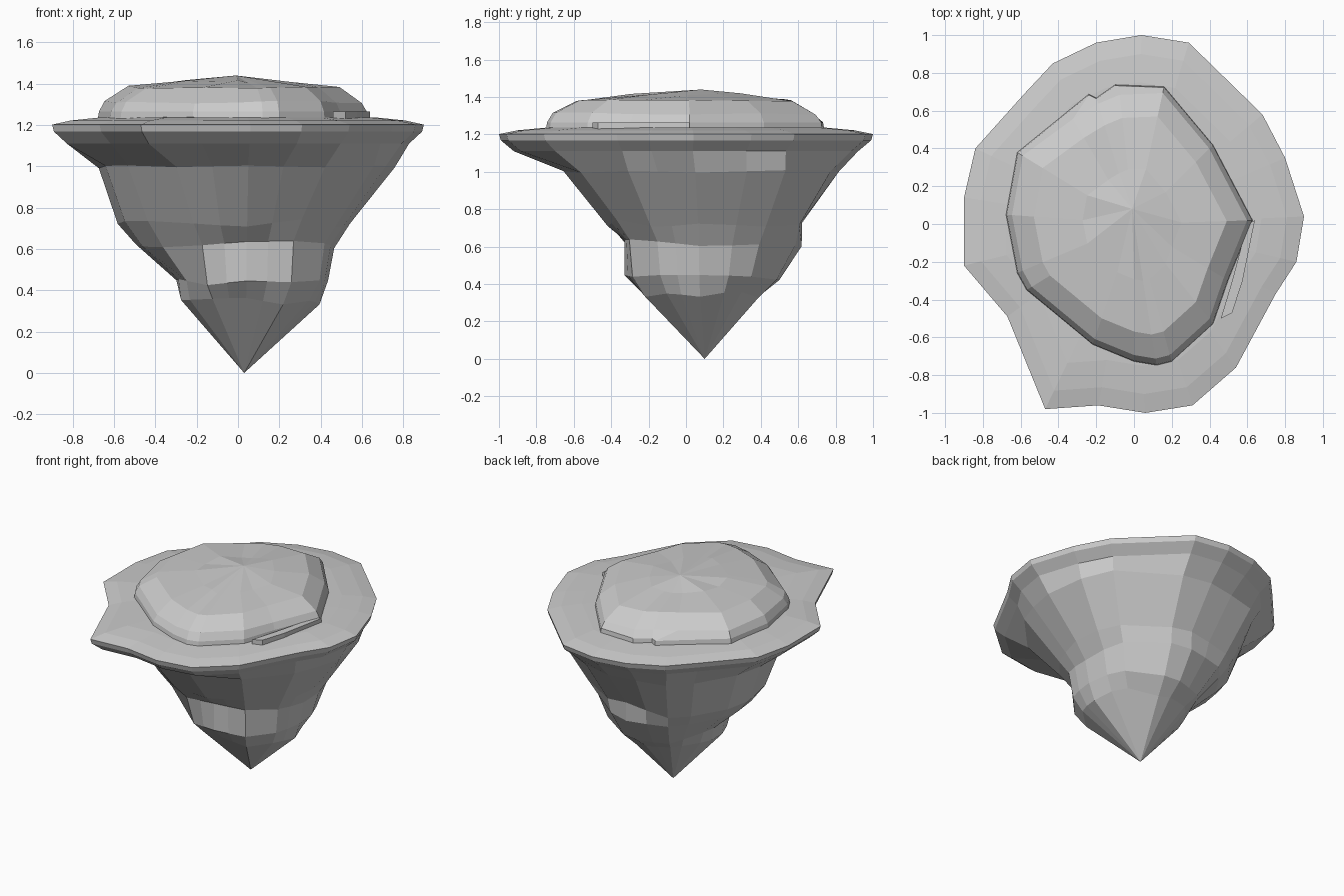
import bpy, math, random
from mathutils import Vector

if "Cube" in bpy.data.objects:
    bpy.data.objects.remove(bpy.data.objects["Cube"])

random.seed(11)
TIP = (0.03, 0.10, 0.0)


def loft(name, rings, end=None, cap=False):
    """Skin equal-count rings; optionally finish in an apex or a flat cap."""
    n = len(rings[0])
    verts = [tuple(p) for ring in rings for p in ring]
    faces = []
    for k in range(len(rings) - 1):
        for i in range(n):
            j = (i + 1) % n
            faces.append((k*n + i, k*n + j, (k+1)*n + j, (k+1)*n + i))
    last = (len(rings) - 1) * n
    if end:
        verts.append(end)
        faces += [(last + i, last + (i + 1) % n, len(verts) - 1) for i in range(n)]
    if cap:
        faces.append(tuple(range(last, last + n)))
    mesh = bpy.data.meshes.new(name)
    mesh.from_pydata(verts, [], faces)
    obj = bpy.data.objects.new(name, mesh)
    bpy.context.collection.objects.link(obj)
    # consistent outward normals
    bpy.context.view_layer.objects.active = obj
    obj.select_set(True)
    bpy.ops.object.mode_set(mode='EDIT')
    bpy.ops.mesh.select_all(action='SELECT')
    bpy.ops.mesh.normals_make_consistent(inside=False)
    bpy.ops.object.mode_set(mode='OBJECT')
    obj.select_set(False)
    return obj


def scaled(outline, s, z, jitter=0.0):
    return [(x*s, y*s, z + random.uniform(-jitter, jitter)) for x, y in outline]


# Overhanging rim of the island, its top falling gently to the edge
rim = [(0.90, 0.04), (0.80, 0.35), (0.68, 0.58), (0.29, 0.96), (0.04, 1.0),
       (-0.20, 0.96), (-0.43, 0.85), (-0.58, 0.69), (-0.84, 0.40), (-0.90, 0.14),
       (-0.90, -0.22), (-0.67, -0.49), (-0.47, -0.98), (-0.19, -0.96),
       (0.06, -1.0), (0.31, -0.96), (0.54, -0.76), (0.75, -0.37), (0.86, -0.20)]
under = scaled(rim, 0.92, 1.11)
loft("island_rim", [under, scaled(rim, 0.99, 1.168), scaled(rim, 1.0, 1.202),
                    scaled(rim, 0.90, 1.222), scaled(rim, 0.75, 1.236),
                    scaled(rim, 0.55, 1.24)], cap=True)

# Rocky underside: radii every 30 degrees around the tip axis, per height
levels = [
    (1.00, 0.01, [.74, .75, .74, .72, .75, .73, .71, .75, .79, .76, .77, .76]),
    (0.72, 0.03, [.52, .56, .57, .52, .58, .61, .62, .64, .59, .52, .55, .53]),
    (0.62, 0.02, [.44, .49, .53, .52, .53, .53, .53, .54, .49, .43, .47, .47]),
    (0.44, 0.02, [.41, .43, .43, .40, .39, .36, .33, .36, .43, .43, .45, .44]),
    (0.34, 0.03, [.37, .35, .32, .30, .30, .30, .31, .35, .37, .34, .37, .38]),
]
rings = [under]
for z, jit, radii in levels:
    corners = [Vector((TIP[0] + r*math.cos(i*math.pi/6), TIP[1] + r*math.sin(i*math.pi/6),
                       z + random.uniform(-jit, jit))) for i, r in enumerate(radii)]
    ring = []
    for x, y in rim:      # place the columns along straight facets
        f = math.atan2(y - TIP[1], x - TIP[0]) % math.tau / math.tau * 12
        i = int(f) % 12
        ring.append(corners[i].lerp(corners[(i + 1) % 12], f - int(f)))
    rings.append(ring)
loft("rock_underside", rings, end=TIP)

# Low faceted mound on top, notched only at its foot
mound = [(0.63, 0.02), (0.42, 0.42), (0.16, 0.73), (-0.10, 0.74), (-0.20, 0.67),
         (-0.24, 0.69), (-0.62, 0.38), (-0.68, 0.05), (-0.62, -0.26),
         (-0.57, -0.35), (-0.22, -0.64), (0.0, -0.73), (0.12, -0.75),
         (0.20, -0.73), (0.42, -0.53), (0.50, -0.30)]
upper = list(mound)
upper[3:6] = [(-0.08, 0.72), (-0.20, 0.67), (-0.34, 0.585)]
loft("top_mound", [scaled(mound, 1.0, 1.22), scaled(mound, 0.99, 1.265),
                   scaled(upper, 0.95, 1.31, 0.008), scaled(upper, 0.78, 1.383, 0.008),
                   scaled(upper, 0.4, 1.412, 0.008)], end=(-0.01, 0.08, 1.44))

# Narrow ledge beside the mound
ledge = [(0.64, 0.02), (0.60, 0.0), (0.52, -0.30), (0.46, -0.50),
         (0.52, -0.47), (0.575, -0.30)]
loft("side_ledge", [scaled(ledge, 1.0, 1.22), scaled(ledge, 1.0, 1.265)], cap=True)
